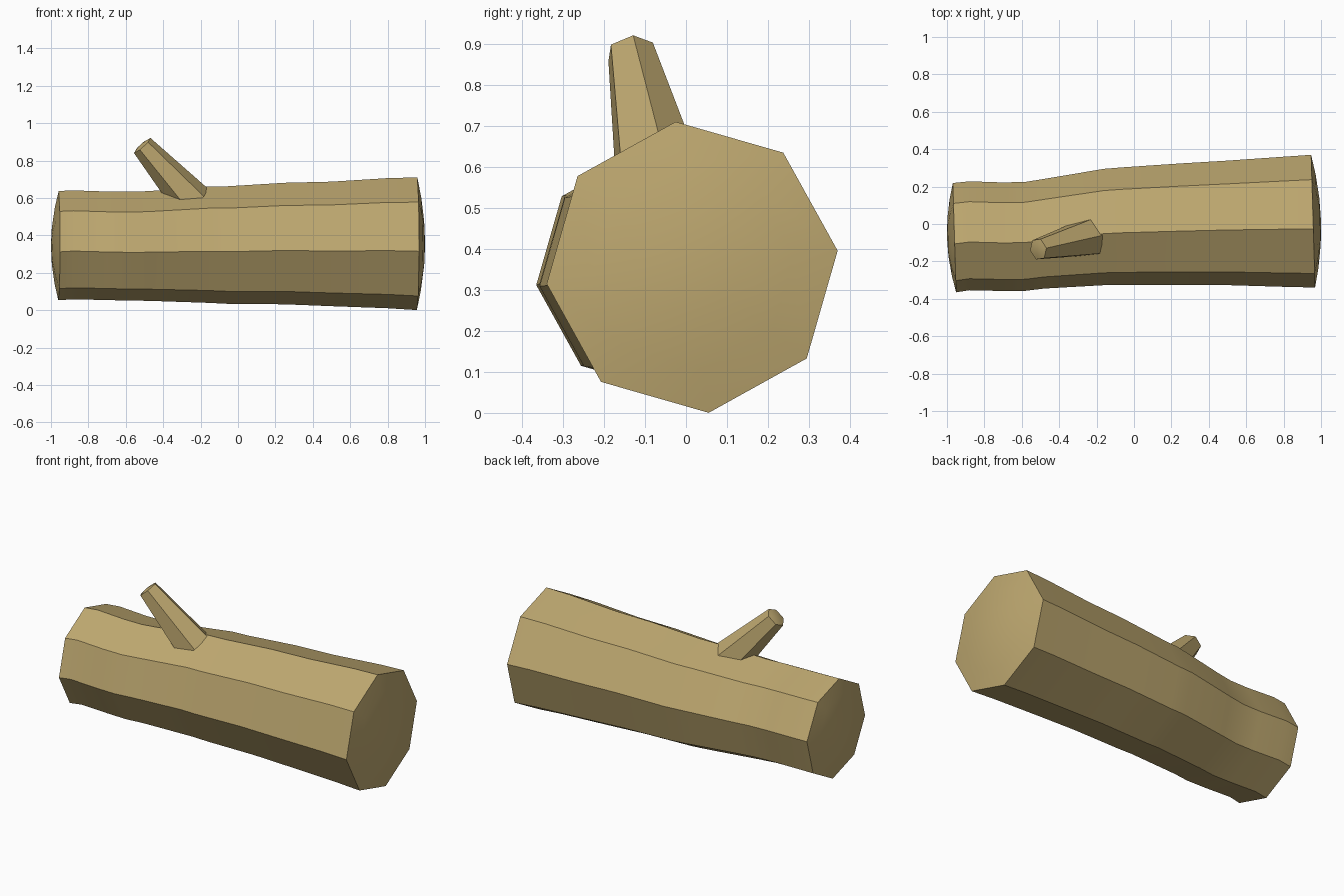
import bpy, bmesh
from math import sin, cos, radians
from mathutils import Vector

if "Cube" in bpy.data.objects:
    bpy.data.objects.remove(bpy.data.objects["Cube"])

wood = bpy.data.materials.new("tan wood")
wood.use_nodes = True
TAN = (0.515, 0.392, 0.162, 1)
wood.diffuse_color = TAN
bsdf = wood.node_tree.nodes["Principled BSDF"]
bsdf.inputs["Base Color"].default_value = TAN
bsdf.inputs["Roughness"].default_value = 0.9


def ring(center, u, v, radius, sides, phase):
    """Points of a regular polygon in the plane of u and v."""
    angles = [radians(phase + 360 * i / sides) for i in range(sides)]
    return [Vector(center) + radius * (u * cos(a) + v * sin(a)) for a in angles]


def loft(name, rings, start_tip, end_tip):
    """Bridge rings of points and close both ends with fans."""
    bm = bmesh.new()
    loops = [[bm.verts.new(p) for p in r] for r in rings]
    n = len(loops[0])
    for a, b in zip(loops, loops[1:]):
        for i in range(n):
            j = (i + 1) % n
            bm.faces.new((a[i], a[j], b[j], b[i]))
    for loop, tip in ((loops[0], start_tip), (loops[-1], end_tip)):
        t = bm.verts.new(tip)
        for i in range(n):
            bm.faces.new((loop[i], loop[(i + 1) % n], t))
    bmesh.ops.recalc_face_normals(bm, faces=bm.faces)
    mesh = bpy.data.meshes.new(name)
    bm.to_mesh(mesh)
    bm.free()
    mesh.materials.append(wood)
    obj = bpy.data.objects.new(name, mesh)
    bpy.context.collection.objects.link(obj)
    bpy.ops.object.select_all(action='DESELECT')
    obj.select_set(True)
    bpy.context.view_layer.objects.active = obj
    bpy.ops.object.shade_smooth_by_angle(angle=radians(30))
    return obj


def dome(rim, tip):
    """Shrinking rings from a rim towards a shallow domed tip."""
    mid = sum(rim, Vector()) / len(rim)
    return [[mid + (p - mid) * s + (tip - mid) * h for p in rim]
            for s, h in ((0.7, 0.5), (0.35, 0.87))]


# Trunk: x, centre y, centre z, radius of each section
sections = [(-0.962, -0.073, 0.345, 0.294), (-0.88, -0.063, 0.349, 0.293),
            (-0.7, -0.068, 0.344, 0.292), (-0.58, -0.066, 0.342, 0.293),
            (-0.48, -0.052, 0.343, 0.295), (-0.16, -0.016, 0.350, 0.313),
            (-0.06, -0.011, 0.348, 0.316), (0.25, -0.001, 0.356, 0.327),
            (0.5, 0.006, 0.354, 0.335), (0.8, 0.012, 0.358, 0.35),
            (0.958, 0.015, 0.355, 0.357)]
Y, Z = Vector((0, 1, 0)), Vector((0, 0, 1))
body = [ring((x, y, z), Y, Z, r, 8, 6.5) for x, y, z, r in sections]
# Both sawn ends lean slightly
for end in (body[0], body[-1]):
    for p in end:
        p.x -= 0.03 * p.y
left, right = Vector((-1, -0.073, 0.345)), Vector((1, 0.015, 0.355))
loft("log_trunk", dome(body[0], left)[::-1] + body + dome(body[-1], right),
     left, right)

# Branch stub: tapered six-sided peg rooted inside the trunk
root, end = Vector((-0.24, -0.07, 0.575)), Vector((-0.512, -0.135, 0.88))
axis = (end - root).normalized()
up = axis.cross(Y).normalized()
up = up if up.z > 0 else -up
side = (Y - axis * axis.y).normalized()
stub = [ring(root, side, up, 0.11, 6, 24), ring(end, side, up, 0.06, 6, 24)]
cap = end + axis * 0.008
loft("branch_stub", stub + dome(stub[-1], cap), root, cap)
